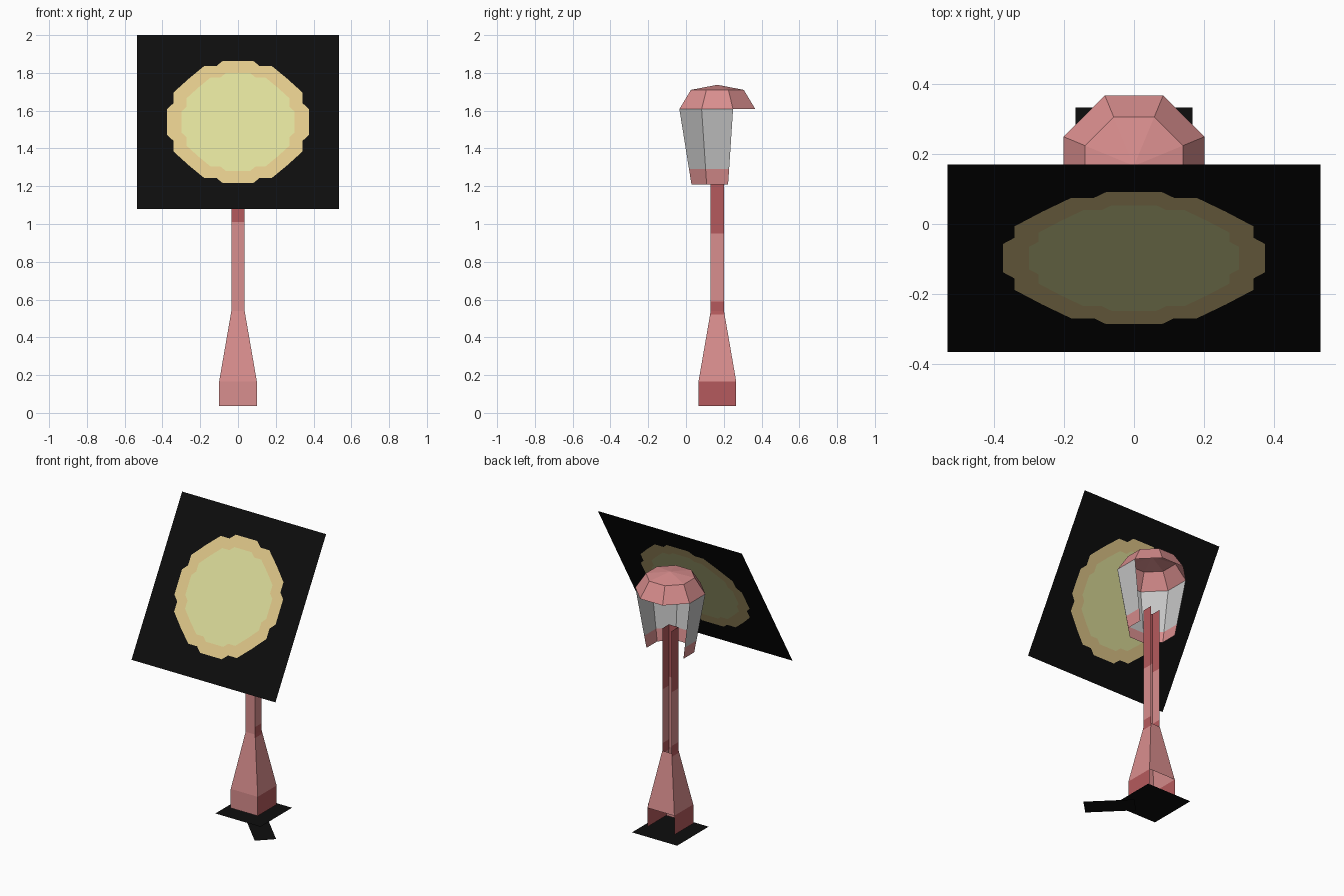
import bpy, bmesh, math
from mathutils import Vector

if "Cube" in bpy.data.objects:
    bpy.data.objects.remove(bpy.data.objects["Cube"])

CY = 0.166  # y of the lamp axis


def mat(name, r, g, b):
    lin = [(c / 255 / 12.92) if c < 10 else ((c / 255 + 0.055) / 1.055) ** 2.4 for c in (r, g, b)]
    m = bpy.data.materials.new(name)
    m.diffuse_color = (*lin, 1)
    m.use_nodes = True
    m.node_tree.nodes["Principled BSDF"].inputs["Base Color"].default_value = m.diffuse_color
    return m


PINK = mat("light_pink", 217, 142, 142)
RED = mat("dark_red", 181, 90, 93)
GREY = mat("glass_grey", 198, 198, 198)
BLACK = mat("black", 13, 13, 13)
TAN = mat("glow_tan", 224, 200, 138)
YELLOW = mat("glow_yellow", 221, 221, 154)


def build(name, mats, faces):
    """faces: list of (points, material index)"""
    bm = bmesh.new()
    for pts, mi in faces:
        f = bm.faces.new([bm.verts.new(p) for p in pts])
        f.material_index = mi
    bmesh.ops.remove_doubles(bm, verts=bm.verts, dist=1e-5)
    me = bpy.data.meshes.new(name)
    bm.to_mesh(me)
    bm.free()
    for m in mats:
        me.materials.append(m)
    ob = bpy.data.objects.new(name, me)
    bpy.context.collection.objects.link(ob)
    return ob


def loft(rings, rule):
    """Quads between closed rings; rule(level, side) gives material or None to skip."""
    out = []
    for k in range(len(rings) - 1):
        a, b = rings[k], rings[k + 1]
        n = len(a)
        for i in range(n):
            mi = rule(k, i)
            if mi is not None:
                j = (i + 1) % n
                out.append(((a[i], a[j], b[j], b[i]), mi))
    return out


# post: square column, open at the back of the foot and of the shaft
levels = [(0.037, .1), (.165, .1), (.52, .0385), (.54, .035), (.59, .035),
          (.95, .035), (1.01, .035), (1.36, .035)]
rings = [[(-h, CY - h, z), (h, CY - h, z), (h, CY + h, z), (-h, CY + h, z)] for z, h in levels]


def post_rule(k, side):
    if side == 2:                       # back
        return 0 if k in (1, 2) else None
    if side == 0:                       # front
        return 1 if k == 6 else 0
    return 1 if k in (0, 2, 3, 5, 6) else 0


build("post", [PINK, RED], loft(rings, post_rule))


# lantern: octagonal rings, side 0 faces the front
def octagon(r, z):
    R = r / math.cos(math.pi / 8)
    return [(R * math.cos(t), CY + R * math.sin(t), z)
            for t in (math.radians(-112.5 + 45 * i) for i in range(8))]


# cap with a shallow pointed roof, open underneath
eave, rim = octagon(.201, 1.608), octagon(.14, 1.71)
cap = loft([eave, rim], lambda k, i: 0)
cap += [((rim[i], rim[(i + 1) % 8], (0, CY, 1.737)), 0) for i in range(8)]
build("lantern_cap", [PINK], cap)

# glass panes with a pink lower band, three back panes missing
panes = loft([octagon(.137, 1.21), octagon(.150, 1.29), octagon(.201, 1.608)],
             lambda k, i: None if i in (3, 4, 5) else (1 if k == 0 else 0))
build("lantern_glass", [GREY, PINK], panes)

# glow panel: tilted square with a stepped disc of light
quarter = [(.375, .08), (.342, .115), (.342, .18), (.263, .263), (.18, .342), (.115, .342), (.08, .375)]
disc = []
for q in range(4):
    for x, y in quarter:
        for _ in range(q):
            x, y = -y, x
        disc.append((x, y))
centre = Vector((0, -.0975, 1.54))
up = Vector((0, .2675, .46)).normalized()


def place(pts):
    return [tuple(centre + Vector((x, 0, 0)) + up * y) for x, y in pts]


core = place([(x * .8, y * .8) for x, y in disc])
halo = place(disc)
edge = place([(x * .5335 / max(abs(x), abs(y)), y * .5335 / max(abs(x), abs(y))) for x, y in disc])
glow = loft([edge, halo, core], lambda k, i: k)
glow.append((core, 2))
build("glow_panel", [BLACK, TAN, YELLOW], glow)

# ground shadow: square plate and a diagonal strip
s = .167
build("shadow_square", [BLACK],
      [([(-s, CY - s, .008), (s, CY - s, .008), (s, CY + s, .008), (-s, CY + s, .008)], 0)])
d, w = Vector((1, -1, 0)).normalized(), Vector((1, 1, 0)).normalized() * .066
start, end = Vector((0, CY, 0)) + d * .1, Vector((0, CY, 0)) + d * .41
build("shadow_strip", [BLACK], [([start - w, end - w, end + w, start + w], 0)])
